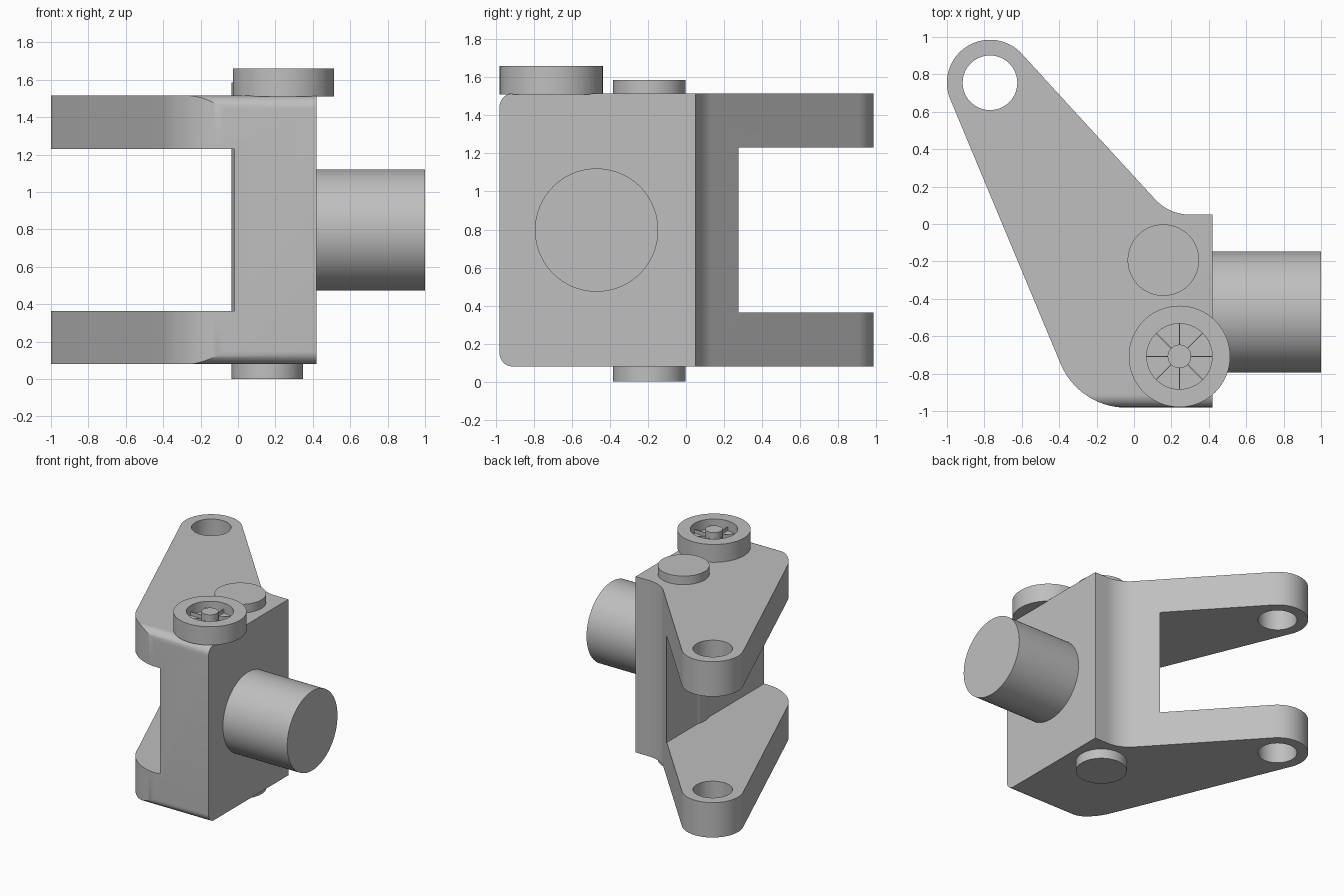
import bpy, bmesh
from math import cos, sin, pi, atan2, acos, hypot
from mathutils import Matrix, Vector

cube = bpy.data.objects.get("Cube")
if cube:
    bpy.data.objects.remove(cube, do_unlink=True)

grey = bpy.data.materials.new("plain grey")
grey.use_nodes = True
tone = (0.52, 0.52, 0.52, 1)
grey.diffuse_color = tone
grey.node_tree.nodes["Principled BSDF"].inputs["Base Color"].default_value = tone

BOTTOM, TOP = 0.08, 1.515


def add_object(name, bm):
    bmesh.ops.recalc_face_normals(bm, faces=bm.faces)
    mesh = bpy.data.meshes.new(name)
    bm.to_mesh(mesh)
    bm.free()
    mesh.materials.append(grey)
    obj = bpy.data.objects.new(name, mesh)
    bpy.context.collection.objects.link(obj)
    return obj


def smooth(obj):
    bpy.ops.object.select_all(action='DESELECT')
    obj.select_set(True)
    bpy.context.view_layer.objects.active = obj
    bpy.ops.object.shade_smooth_by_angle(angle=0.5)


def extrude(name, points, offset):
    """Solid from a closed loop of 3D points swept along an offset."""
    bm = bmesh.new()
    face = bm.faces.new([bm.verts.new(p) for p in points])
    new = bmesh.ops.extrude_face_region(bm, geom=[face])["geom"]
    bmesh.ops.translate(bm, vec=offset,
                        verts=[v for v in new if isinstance(v, bmesh.types.BMVert)])
    return add_object(name, bm)


def box(name, low, high):
    (x, y, z), (u, v, w) = low, high
    return extrude(name, [(x, y, z), (u, y, z), (u, v, z), (x, v, z)], (0, 0, w - z))


def cylinder(name, start, end, radius, sides=96):
    a, b = Vector(start), Vector(end)
    turn = (b - a).to_track_quat('Z', 'Y').to_matrix().to_4x4()
    bm = bmesh.new()
    bmesh.ops.create_cone(bm, cap_ends=True, segments=sides, radius1=radius,
                          radius2=radius, depth=(b - a).length,
                          matrix=Matrix.Translation((a + b) / 2) @ turn)
    return add_object(name, bm)


def arc(center, radius, start, end, steps=24):
    return [(center[0] + radius * cos(start + (end - start) * i / steps),
             center[1] + radius * sin(start + (end - start) * i / steps))
            for i in range(steps + 1)]


def carve(obj, cutter, operation='DIFFERENCE'):
    mod = obj.modifiers.new("carve", 'BOOLEAN')
    mod.operation, mod.solver, mod.object = operation, 'EXACT', cutter
    bpy.ops.object.select_all(action='DESELECT')
    bpy.context.view_layer.objects.active = obj
    obj.select_set(True)
    bpy.ops.object.modifier_apply(modifier=mod.name)
    bpy.data.objects.remove(cutter, do_unlink=True)


def tangent_angle(c1, r1, c2, r2, side):
    """Angle of the normal shared by two circles along a common tangent."""
    dx, dy = c2[0] - c1[0], c2[1] - c1[1]
    return atan2(dy, dx) + side * acos((r1 - r2) / hypot(dx, dy))


# Bracket outline seen from above: eye, inner fillet, block, outer corner
eye, eye_r = (-0.77, 0.755), 0.23
corner, corner_r = (-0.04, -0.6), 0.382
fillet, fillet_r = (0.3, 0.305), 0.255
left = tangent_angle(eye, eye_r, corner, corner_r, -1) % (2 * pi)
right = tangent_angle(eye, eye_r, fillet, -fillet_r, 1)
outline = arc(eye, eye_r, left, right, 48)
outline += arc(fillet, fillet_r, right + pi, 1.5 * pi)
outline += [(0.42, 0.05), (0.42, corner[1] - corner_r)]
outline += arc(corner, corner_r, 1.5 * pi, left)
bracket = extrude("clevis_bracket", [(x, y, 0) for x, y in outline], (0, 0, 1.7))

# Side profile with rounded front edges trims the bracket
r = 0.07
front = -0.98
side = [(1.2, BOTTOM), (1.2, TOP)]
side += arc((front + r, TOP - r), r, pi / 2, pi, 12)
side += arc((front + r, BOTTOM + r), r, pi, 1.5 * pi, 12)
carve(bracket, extrude("side_trim", [(-1.3, y, z) for y, z in side], (2.6, 0, 0)),
      'INTERSECT')

# Slot between the arms and the eye holes through them
carve(bracket, box("slot_cutter", (-1.4, -1.4, 0.365), (-0.02, 1.4, 1.23)))
carve(bracket, cylinder("eye_cutter", (*eye, -0.2), (*eye, 1.9), 0.146))
smooth(bracket)

# Pivot pin running through the block and horizontal shaft
smooth(cylinder("pivot_pin", (0.157, -0.193, 0), (0.157, -0.193, 1.585), 0.191))
smooth(cylinder("side_shaft", (0.4, -0.47, 0.797), (1, -0.47, 0.797), 0.324))

# Recessed cap on top with hub and thin radial ribs
cx, cy, cap_top, floor = 0.243, -0.708, 1.66, 1.58
cap = cylinder("round_cap", (cx, cy, TOP - 0.005), (cx, cy, cap_top), 0.271)
carve(cap, cylinder("recess_cutter", (cx, cy, floor), (cx, cy, 1.8), 0.175))
smooth(cap)
smooth(cylinder("cap_hub", (cx, cy, floor - 0.01), (cx, cy, cap_top), 0.063, 48))
for i in range(8):
    rib = box("cap_rib", (0.05, -0.002, floor - 0.01), (0.175, 0.002, floor + 0.03))
    rib.data.transform(Matrix.Translation((cx, cy, 0)) @ Matrix.Rotation(i * pi / 4, 4, 'Z'))
